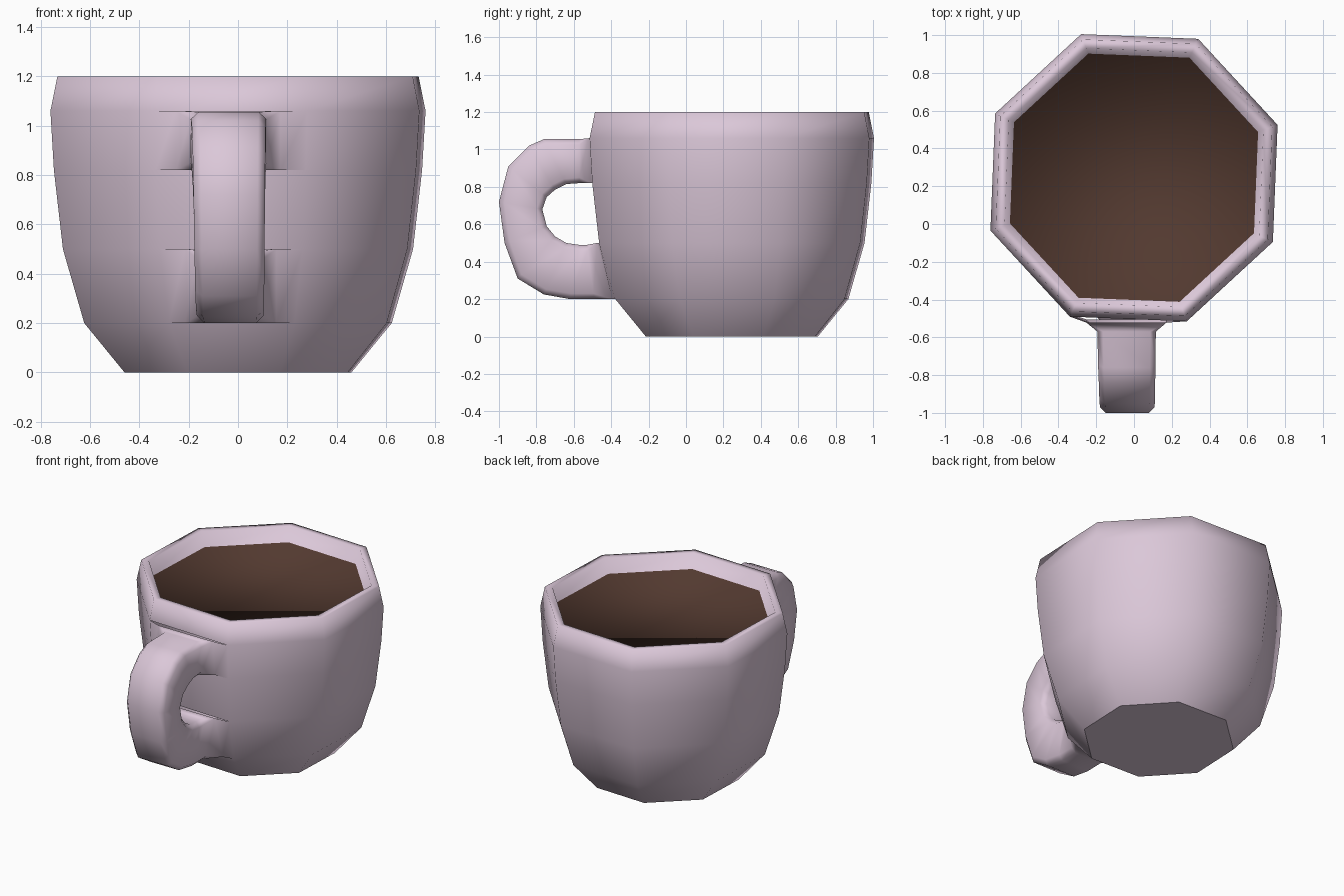
import bpy, bmesh, math
from mathutils import Vector

if "Cube" in bpy.data.objects:
    bpy.data.objects.remove(bpy.data.objects["Cube"])


def material(name, color):
    m = bpy.data.materials.new(name)
    m.diffuse_color = (*color, 1)
    m.use_nodes = True
    m.node_tree.nodes["Principled BSDF"].inputs["Base Color"].default_value = m.diffuse_color
    return m


mesh = bpy.data.meshes.new("mug")
mug = bpy.data.objects.new("mug", mesh)
bpy.context.collection.objects.link(mug)
mesh.materials.append(material("pale_pink", (0.71, 0.575, 0.69)))
mesh.materials.append(material("coffee_brown", (0.085, 0.041, 0.029)))
bm = bmesh.new()

# Octagonal body: (radius, height) from the foot, over the rim, to the coffee line
PROFILE = [(.49, 0), (.664, .2), (.756, .5), (.795, .82), (.81, 1.06),
           (.78, 1.2), (.73, 1.2), (.70, 1.1)]
SIDES, TURN, CENTER_Y = 8, math.radians(20.2), .245
FRONT = 5                      # side that carries the handle
HANDLE_ROWS = {1: 11, 3: 0}    # profile row -> handle ring that joins it

# Handle: outer and inner (y, z) of each ring, from top joint to bottom joint
RINGS = [((-.522, 1.06), (-.505, .82)), ((-.57, 1.055), (-.57, .82)),
         ((-.76, 1.055), (-.64, .815)), ((-.84, 1.02), (-.70, .785)),
         ((-.95, .91), (-.745, .745)), ((-1.0, .72), (-.768, .68)),
         ((-.97, .5), (-.745, .59)), ((-.90, .31), (-.70, .535)),
         ((-.76, .225), (-.64, .5)), ((-.62, .2), (-.57, .49)),
         ((-.49, .2), (-.53, .49)), ((-.395, .2), (-.475, .5))]


def handle_ring(i):
    """Chamfered rectangle across the handle; plain rectangle at the joints."""
    f = i / (len(RINGS) - 1)
    joint = i in (0, len(RINGS) - 1)
    cx, half = -.04 + .01 * f, .157 - .027 * f
    half += .055 if joint else 0
    c = 0 if joint else .03
    o, n = (Vector((0, *p)) for p in RINGS[i])
    d = (n - o).normalized() * c
    X = Vector((1, 0, 0))
    lo, hi = cx - half, cx + half
    return [o + X * (lo + c), o + X * (hi - c), o + d + X * hi, n - d + X * hi,
            n + X * (hi - c), n + X * (lo + c), n - d + X * lo, o + d + X * lo]


rings = []
for r, z in PROFILE:
    rings.append([bm.verts.new((r * math.cos(TURN + k * math.tau / SIDES),
                                CENTER_Y + r * math.sin(TURN + k * math.tau / SIDES), z))
                  for k in range(SIDES)])

for i in range(len(rings) - 1):
    for k in range(SIDES):
        k2 = (k + 1) % SIDES
        a0, b0, b1, a1 = rings[i][k], rings[i][k2], rings[i + 1][k2], rings[i + 1][k]
        if k == FRONT and i in HANDLE_ROWS:
            # leave the middle open where the handle grows out
            p = handle_ring(HANDLE_ROWS[i])
            low, high = (p[0:2], p[5:3:-1]) if i == 1 else (p[5:3:-1], p[0:2])
            l0, r0 = (bm.verts.new(v) for v in low)
            l1, r1 = (bm.verts.new(v) for v in high)
            bm.faces.new((a0, l0, l1, a1))
            bm.faces.new((r0, b0, b1, r1))
        else:
            bm.faces.new((a0, b0, b1, a1))

# Foot and coffee surface
foot = bm.faces.new(rings[0][::-1])
coffee = bm.faces.new(rings[-1])
coffee.material_index = 1

# Handle tube
tube = [[bm.verts.new(v) for v in handle_ring(i)] for i in range(len(RINGS))]
for a, b in zip(tube, tube[1:]):
    for k in range(8):
        j = (k + 1) % 8
        bm.faces.new((a[k], b[k], b[j], a[j]))

bmesh.ops.remove_doubles(bm, verts=bm.verts[:], dist=1e-4)
for f in bm.faces:
    f.smooth = True
for e in foot.edges:
    e.smooth = False
bm.to_mesh(mesh)
bm.free()
